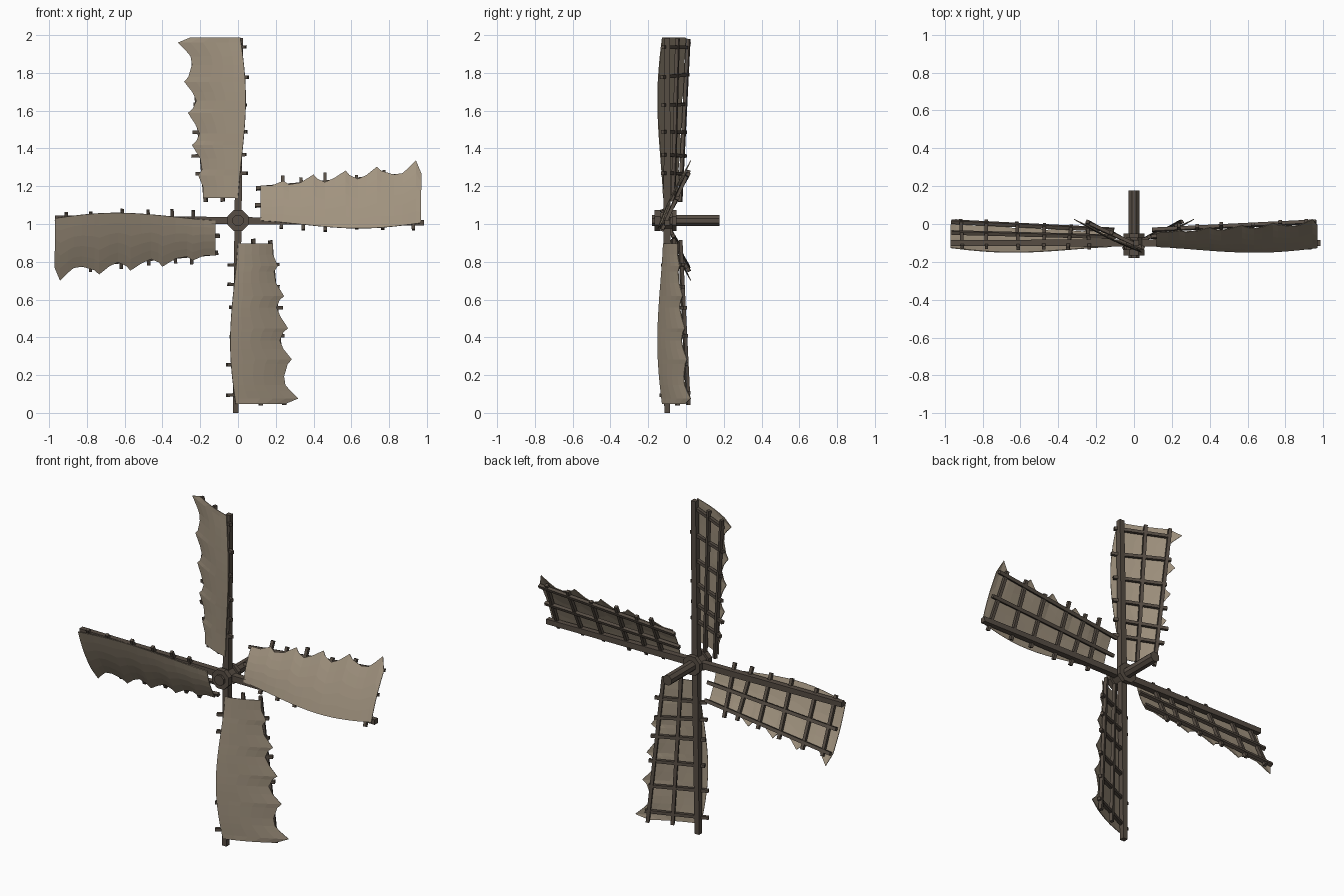
import bpy, bmesh, math, random
from mathutils import Vector

if "Cube" in bpy.data.objects:
    bpy.data.objects.remove(bpy.data.objects["Cube"])

random.seed(4)
HUB_Z = 1.018


def material(name, rgb):
    m = bpy.data.materials.new(name)
    m.diffuse_color = (*rgb, 1)
    m.use_nodes = True
    m.node_tree.nodes["Principled BSDF"].inputs["Base Color"].default_value = m.diffuse_color
    return m


WOOD = material("dark wood", (0.095, 0.075, 0.058))
CLOTH = material("tan sailcloth", (0.36, 0.295, 0.215))


def finish(bm, name, mat):
    bmesh.ops.recalc_face_normals(bm, faces=bm.faces)
    me = bpy.data.meshes.new(name)
    bm.to_mesh(me)
    bm.free()
    me.materials.append(mat)
    ob = bpy.data.objects.new(name, me)
    bpy.context.collection.objects.link(ob)
    return ob


def place(k, r, t, y):
    """Blade coordinates (along, across, depth) to world, blade k of four."""
    c, s = [(1, 0), (0, 1), (-1, 0), (0, -1)][k]
    return Vector((r * c - t * s, y, HUB_Z + r * s + t * c))


def beam(bm, a, b, w0, w1, normal):
    """Square beam from a to b, tapering from w0 to w1."""
    d = (b - a).normalized()
    u = d.cross(normal).normalized()
    v = d.cross(u).normalized()
    rings = []
    for p, w in ((a, w0), (b, w1)):
        rings.append([bm.verts.new(p + (u * i + v * j) * w / 2)
                      for i, j in ((-1, -1), (1, -1), (1, 1), (-1, 1))])
    for i in range(4):
        j = (i + 1) % 4
        bm.faces.new((rings[0][i], rings[0][j], rings[1][j], rings[1][i]))
    bm.faces.new(rings[0])
    bm.faces.new(rings[1])


def plane_y(r, t):
    """Depth of the slanted lattice plane."""
    return -0.1 + (0.4 + 0.06 * r) * t


# Torn trailing edge of the sail: (along, across)
TORN = [(0.12, 0.185), (0.18, 0.185), (0.24, 0.21), (0.27, 0.19), (0.33, 0.2),
        (0.40, 0.243), (0.42, 0.22), (0.46, 0.203), (0.51, 0.225), (0.57, 0.264),
        (0.59, 0.24), (0.635, 0.22), (0.68, 0.24), (0.735, 0.284), (0.76, 0.262),
        (0.825, 0.243), (0.87, 0.25), (0.90, 0.275), (0.942, 0.318), (0.97, 0.25)]
NAMES = ["right", "upper", "left", "lower"]
SPAR_LEN = [0.985, 0.968, 0.97, 1.018]
COLS = 5

for k, name in enumerate(NAMES):
    # Main spar
    bm = bmesh.new()
    beam(bm, place(k, 0, 0, -0.1), place(k, SPAR_LEN[k], -0.012, -0.1),
         0.038, 0.03, Vector((0, 1, 0)))
    finish(bm, name + "_spar", WOOD)

    # Lattice: two long rods and six crossbars
    bm = bmesh.new()
    tilt = Vector((0, 1, 0))
    for t0, t1 in ((0.08, 0.12), (0.17, 0.245)):
        r0 = 0.1 + random.uniform(-0.02, 0.02)
        r1 = 0.97 + random.uniform(-0.01, 0.01)
        beam(bm, place(k, r0, t0, plane_y(r0, t0)), place(k, r1, t1, plane_y(r1, t1)),
             0.019, 0.019, place(k, 0, -0.4, 1) - place(k, 0, 0, 0))
    for r in (0.24, 0.34, 0.47, 0.62, 0.77, 0.92):
        ra, rb = (r + random.uniform(-0.012, 0.012) for _ in range(2))
        ta = -0.05 + random.uniform(-0.01, 0.01)
        tb = 0.21 + 0.05 * r + random.uniform(-0.01, 0.02)
        beam(bm, place(k, ra, ta, plane_y(ra, ta) - 0.004),
             place(k, rb, tb, plane_y(rb, tb) - 0.004), 0.018, 0.018, tilt)
    finish(bm, name + "_lattice", WOOD)

    # Billowing sail with torn edge
    bm = bmesh.new()
    rows = []
    for r, t_end in TORN:
        f = (r - 0.12) / 0.85
        bow = math.sin(math.pi * f ** 1.3)
        t_lead = -0.012 * f - 0.034 * bow
        row = []
        for j in range(COLS + 1):
            q = j / COLS
            t = t_lead + (t_end - t_lead) * q
            y = plane_y(r, t) - 0.02 - 0.012 * bow * (1 - q) - 0.01 * math.sin(math.pi * q)
            row.append(bm.verts.new(place(k, r, t, y)))
        rows.append(row)
    for a, b in zip(rows, rows[1:]):
        for j in range(COLS):
            bm.faces.new((a[j], a[j + 1], b[j + 1], b[j]))
    sail = finish(bm, name + "_sail", CLOTH)
    mod = sail.modifiers.new("thickness", "SOLIDIFY")
    mod.thickness = 0.004
    mod.offset = 0


def drum(name, radius, y0, y1, sides=8):
    bm = bmesh.new()
    rings = [[bm.verts.new((radius * math.cos(a), y, HUB_Z + radius * math.sin(a)))
              for a in ((i + 0.5) * 2 * math.pi / sides for i in range(sides))]
             for y in (y0, y1)]
    for i in range(sides):
        j = (i + 1) % sides
        bm.faces.new((rings[0][i], rings[0][j], rings[1][j], rings[1][i]))
    bm.faces.new(rings[0])
    bm.faces.new(rings[1])
    finish(bm, name, WOOD)


# Hub and axle
drum("hub_nose", 0.032, -0.18, -0.16)
drum("hub_front_flange", 0.06, -0.167, -0.135)
drum("hub_core", 0.046, -0.14, -0.06)
drum("hub_back_flange", 0.06, -0.075, -0.05)
drum("axle", 0.031, -0.06, 0.178)
